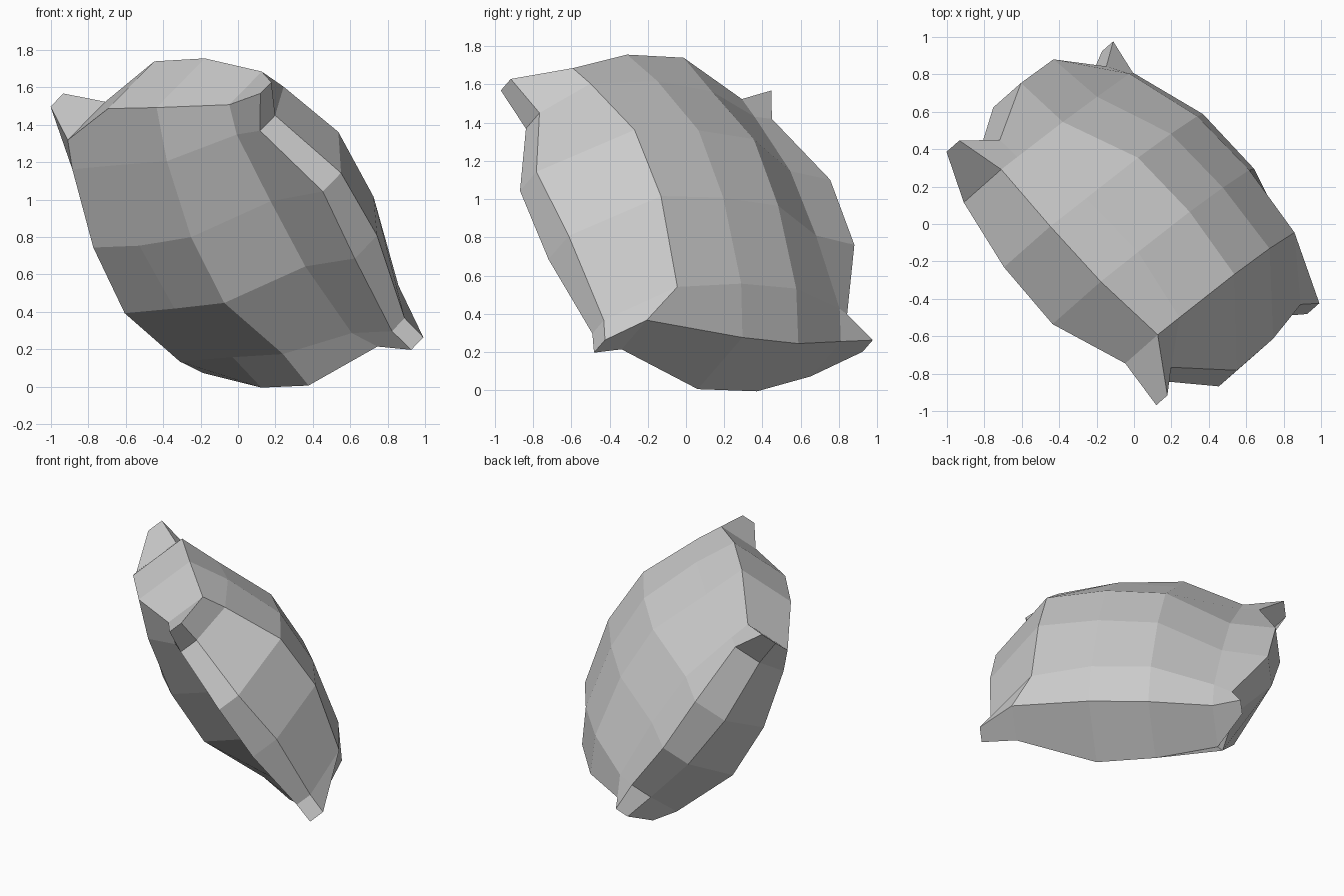
import bpy, bmesh
from mathutils import Vector, Matrix

# Tilted frame of the stuffed sack: width, length and thickness directions
ORIGIN = Vector((0.015, -0.01, 0.91))
FRAME = Matrix(((0.638, -0.769, 0.04),
                (0.517, 0.328, -0.79),
                (0.594, 0.525, 0.607))).inverted()
N = 6

# Outline of the cloth, pinched next to the four corner ears
inner_u = (-0.67, -0.26, 0.14, 0.55)
left_u = (-0.93, -0.80, -0.975, -0.975, -0.78, -0.865)
right_u = (0.83, 0.72, 0.945, 0.925, 0.86, 0.915)
start_v = (-0.86, -0.76, -0.895, -0.865, -0.745, -0.78)
end_v = (0.77, 0.775, 0.905, 0.925, 0.82, 0.88)
left_v = (-0.63, -0.22, 0.18, 0.60)
right_v = (-0.58, -0.16, 0.26, 0.745)

# Bulge of the upper and lower cloth panels, one row per step along the length
upper = ((0.075, 0.10, 0.227, 0.242, 0.231, 0.057),
         (0.115, 0.13, 0.31, 0.36, 0.30, 0.04),
         (0.149, 0.20, 0.44, 0.48, 0.448, 0.054),
         (0.112, 0.175, 0.40, 0.44, 0.422, 0.054),
         (0.04, 0.11, 0.27, 0.30, 0.258, -0.03),
         (0.05, 0.02, 0.12, 0.148, 0.09, -0.03))
lower = ((-0.04, -0.236, -0.188, -0.19, -0.06, -0.042),
         (-0.09, -0.31, -0.31, -0.315, -0.12, -0.095),
         (-0.10, -0.46, -0.48, -0.44, -0.16, -0.109),
         (-0.10, -0.51, -0.50, -0.48, -0.19, -0.147),
         (-0.12, -0.37, -0.345, -0.33, -0.16, -0.144),
         (-0.05, -0.28, -0.29, -0.296, -0.16, -0.139))


def outline(i, j):
    u = left_u[j] if i == 0 else right_u[j] if i == N - 1 else inner_u[i - 1]
    if (i, j) == (4, 5):
        u = 0.69
    if j == 0:
        v = start_v[i]
    elif j == N - 1:
        v = end_v[i]
    else:
        t = i / (N - 1)
        v = left_v[j - 1] * (1 - t) + right_v[j - 1] * t
    return u, v


def panel(bm, bulge):
    grid = {}
    for j in range(N):
        for i in range(N):
            u, v = outline(i, j)
            grid[i, j] = bm.verts.new(ORIGIN + FRAME @ Vector((u, v, bulge[j][i])))
    for j in range(N - 1):
        for i in range(N - 1):
            bm.faces.new([grid[i, j], grid[i + 1, j], grid[i + 1, j + 1], grid[i, j + 1]])
    return grid


# Two panels joined by a side strip around the rim
bm = bmesh.new()
top, bottom = panel(bm, upper), panel(bm, lower)
m = N - 1
rim = ([(k, 0) for k in range(m)] + [(m, k) for k in range(m)]
       + [(m - k, m) for k in range(m)] + [(0, m - k) for k in range(m)])
for a, b in zip(rim, rim[1:] + rim[:1]):
    bm.faces.new([top[a], top[b], bottom[b], bottom[a]])
bmesh.ops.recalc_face_normals(bm, faces=bm.faces)

mesh = bpy.data.meshes.new("stuffed_sack")
bm.to_mesh(mesh)
bm.free()
bpy.context.collection.objects.link(bpy.data.objects.new("stuffed_sack", mesh))
